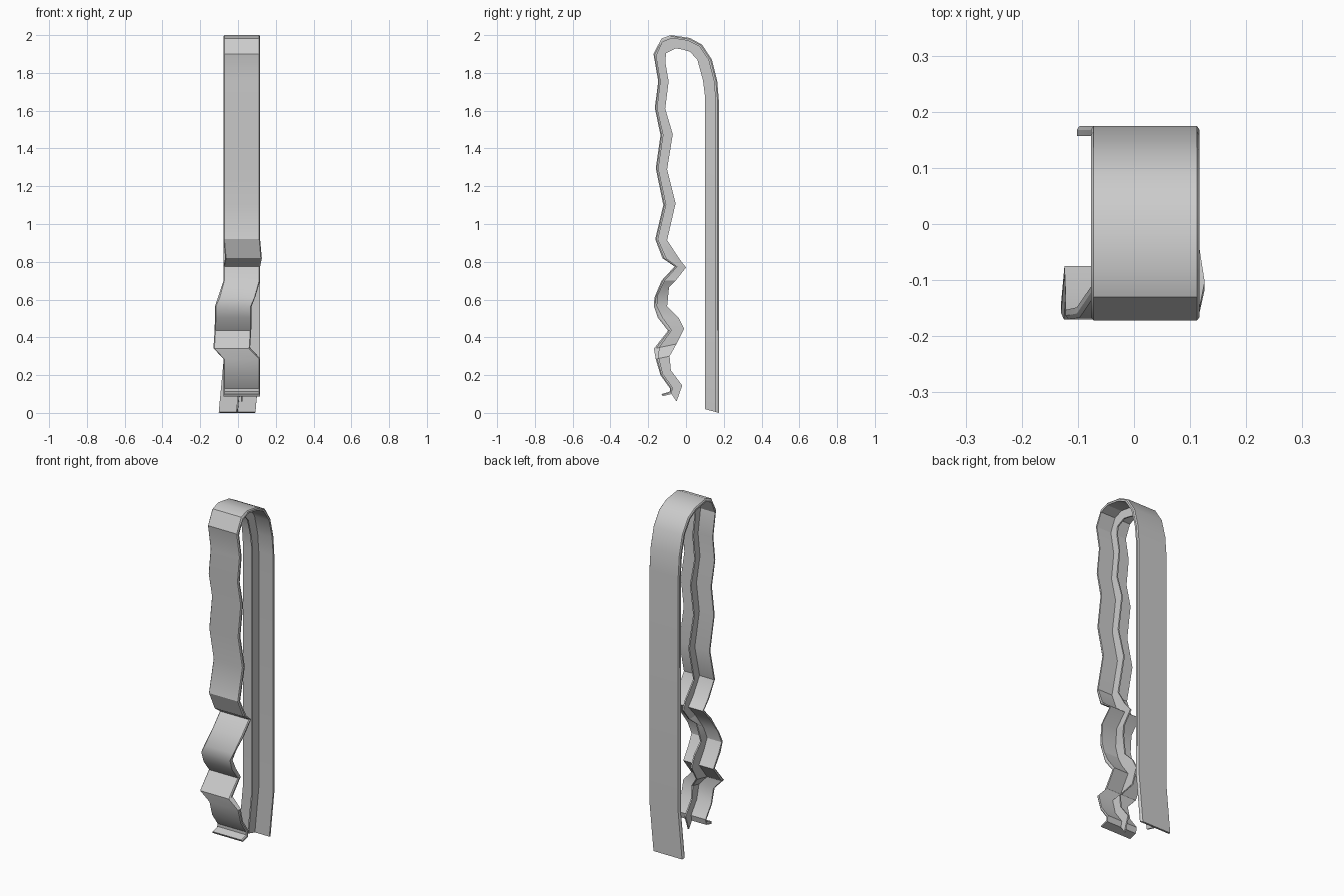
import bpy, bmesh, math

# Side profile: (outer y, outer z, rib edge y, rib edge z), back foot -> over the top -> front lip
PROFILE = [
    (.175, 0, .10, .02), (.175, .27, .10, .27), (.175, 1.64, .10, 1.68),
    (.165, 1.76, .09, 1.76), (.137, 1.87, .06, 1.87), (.085, 1.95, .02, 1.913),
    (.02, 1.985, -.015, 1.923), (-.08, 2.0, -.055, 1.93), (-.13, 1.982, -.105, 1.905),
    (-.172, 1.90, -.11, 1.86), (-.147, 1.755, -.092, 1.755), (-.165, 1.615, -.11, 1.61),
    (-.135, 1.47, -.07, 1.475), (-.16, 1.295, -.10, 1.29), (-.12, 1.10, -.055, 1.11),
    (-.163, .92, -.10, .915), (-.125, .82, -.035, .815), (-.06, .775, 0, .77),
    (-.13, .70, -.055, .70), (-.167, .61, -.09, .665), (-.170, .565, -.10, .565),
    (-.15, .505, -.04, .505), (-.095, .435, -.01, .445), (-.17, .34, -.05, .365),
    (-.16, .285, -.087, .30), (-.135, .20, -.08, .225), (-.085, .13, -.02, .145),
    (-.085, .113, -.05, .06), (-.13, .10, -.10, .05),
]
# Sideways shift of single stations
SHIFT = {0: -.025, 16: .009, 19: -.025, 20: -.045, 21: -.045, 22: -.047, 23: -.053}
CENTRE_X = .02
STRIP = .24   # share of the depth taken by the flat strip


def sweep(name, section, stations):
    """Loft a section of (x, depth fraction) points along the profile."""
    bm = bmesh.new()
    rings = []
    for i in stations:
        yo, zo, yi, zi = PROFILE[i]
        x0 = CENTRE_X + SHIFT.get(i, 0)
        rings.append([bm.verts.new((x0 + x, yo + (yi - yo) * t, zo + (zi - zo) * t))
                      for x, t in section])
    n = len(section)
    for a, b in zip(rings, rings[1:]):
        for k in range(n):
            bm.faces.new((a[k], a[(k + 1) % n], b[(k + 1) % n], b[k]))
    bm.faces.new(rings[0])
    bm.faces.new(rings[-1][::-1])
    bmesh.ops.recalc_face_normals(bm, faces=bm.faces)
    mesh = bpy.data.meshes.new(name)
    bm.to_mesh(mesh)
    bm.free()
    ob = bpy.data.objects.new(name, mesh)
    bpy.context.collection.objects.link(ob)
    bpy.ops.object.select_all(action='DESELECT')
    ob.select_set(True)
    bpy.context.view_layer.objects.active = ob
    bpy.ops.object.shade_smooth_by_angle(angle=math.radians(30))
    return ob


# Flat strip with bevelled edges, running the whole length of the pin
sweep("bent_strip", [(-.092, 0), (.092, 0), (.097, STRIP * .4), (.097, STRIP),
                     (-.097, STRIP), (-.097, STRIP * .4)], range(len(PROFILE)))

# Thin stiffening rib along the inside centre, stopping short of the lip
sweep("inner_rib", [(-.004, STRIP * .8), (.004, STRIP * .8), (.004, 1), (-.004, 1)],
      range(len(PROFILE) - 1))
